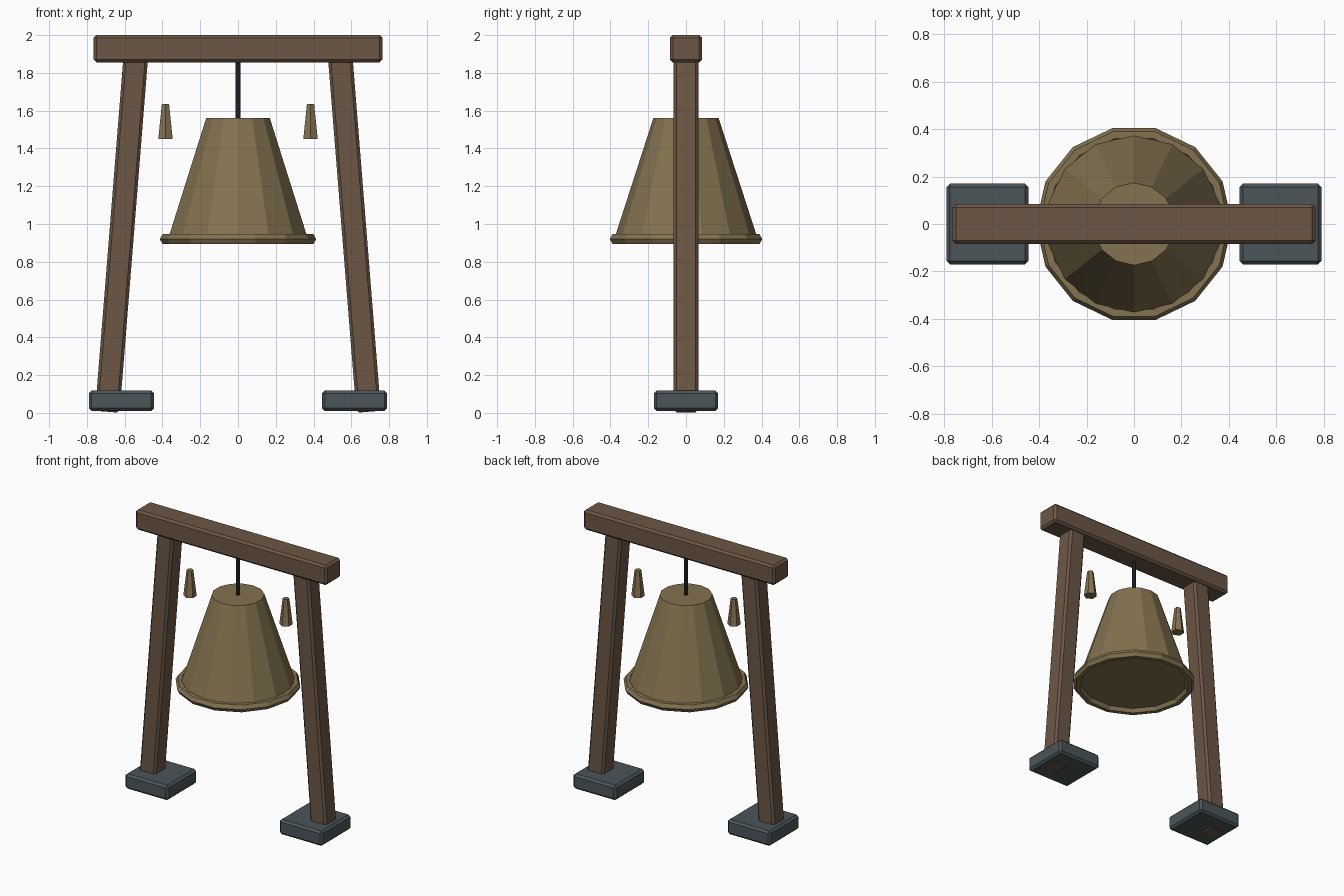
import bpy, math

if "Cube" in bpy.data.objects:
    bpy.data.objects.remove(bpy.data.objects["Cube"])


def material(name, rgb):
    m = bpy.data.materials.new(name)
    m.diffuse_color = (*rgb, 1)
    m.use_nodes = True
    m.node_tree.nodes["Principled BSDF"].inputs["Base Color"].default_value = m.diffuse_color
    return m


WOOD = material("wood", (0.15, 0.095, 0.06))
BRASS = material("brass", (0.23, 0.17, 0.08))
STONE = material("stone", (0.07, 0.09, 0.10))
IRON = material("iron", (0.02, 0.025, 0.03))


def finish(name, mat):
    ob = bpy.context.object
    ob.name = name
    ob.data.materials.append(mat)
    return ob


def box(name, loc, size, mat, bevel, tilt=0):
    bpy.ops.mesh.primitive_cube_add(size=1, location=loc, rotation=(0, tilt, 0))
    ob = finish(name, mat)
    ob.scale = size
    bpy.ops.object.transform_apply(location=False, rotation=False, scale=True)
    b = ob.modifiers.new("bevel", 'BEVEL')
    b.width = bevel
    b.segments = 1
    return ob


def cone(name, x, z0, z1, r0, r1, sides, mat):
    bpy.ops.mesh.primitive_cone_add(vertices=sides, radius1=r0, radius2=r1,
                                    depth=z1 - z0, location=(x, 0, (z0 + z1) / 2))
    return finish(name, mat)


# Top beam
box("top_beam", (0, 0, 1.928), (1.53, 0.17, 0.144), WOOD, 0.015)

# Leaning posts, footings and small side chimes
tilt = math.atan(0.08)
length = 1.88
for s, side in ((-1, "left"), (1, "right")):
    zc = 0.006 + length / 2 * math.cos(tilt)
    xc = 0.692 - 0.08 * zc
    box(f"{side}_post", (s * xc, 0, zc), (0.13, 0.13, length), WOOD, 0.015, -s * tilt)
    box(f"{side}_footing", (s * 0.617, 0, 0.064), (0.345, 0.34, 0.108), STONE, 0.015)
    cone(f"{side}_chime", s * 0.384, 1.45, 1.636, 0.044, 0.022, 6, BRASS)

# Hanging rod
cone("hanging_rod", 0, 1.54, 1.88, 0.014, 0.014, 8, IRON)

# Bell body and rim
cone("bell_body", 0, 0.92, 1.56, 0.38, 0.173, 14, BRASS)
bpy.ops.mesh.primitive_torus_add(major_segments=14, minor_segments=6, major_radius=0.384,
                                 minor_radius=0.03, location=(0, 0, 0.92))
finish("bell_rim", BRASS)
for p in bpy.context.object.data.polygons:
    p.use_smooth = False
